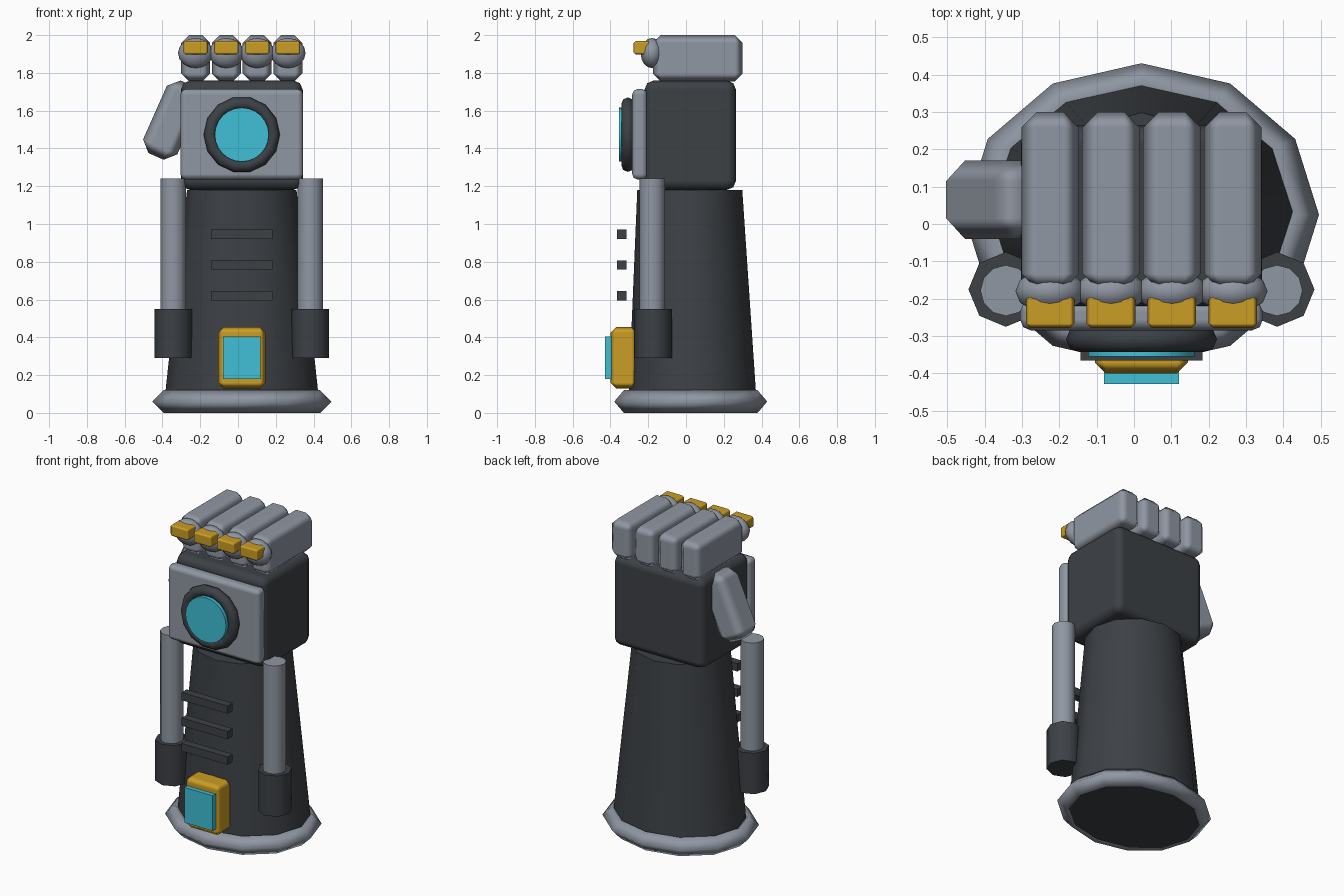
import bpy
from math import radians, pi
from mathutils import Vector

if "Cube" in bpy.data.objects:
    bpy.data.objects.remove(bpy.data.objects["Cube"], do_unlink=True)

MID = 0.02  # mirror plane of the arm


def material(name, rgb):
    m = bpy.data.materials.new(name)
    m.use_nodes = True
    colour = (*rgb, 1.0)
    m.diffuse_color = colour
    m.node_tree.nodes["Principled BSDF"].inputs["Base Color"].default_value = colour
    return m


GREY = material("steel_grey", (0.28, 0.31, 0.365))
DARK = material("charcoal", (0.046, 0.052, 0.06))
GOLD = material("gold_yellow", (0.60, 0.34, 0.018))
CYAN = material("cyan_light", (0.05, 0.53, 0.67))


def finish(name, mat, angle=None):
    """Name, colour and shade the newly added object."""
    ob = bpy.context.object
    ob.name = ob.data.name = name
    ob.data.materials.append(mat)
    if angle:
        bpy.ops.object.transform_apply(location=False, rotation=True, scale=True)
        bpy.ops.object.shade_smooth_by_angle(angle=radians(angle))
    return ob


def box(name, mat, lo, hi, bevel=0.0, segments=1, tilt=0.0):
    """Box between two corners, with softened edges."""
    lo, hi = Vector(lo), Vector(hi)
    bpy.ops.mesh.primitive_cube_add(size=1, location=(lo + hi) / 2)
    ob = bpy.context.object
    ob.scale = hi - lo
    bpy.ops.object.transform_apply(location=False, rotation=False, scale=True)
    ob.rotation_euler.y = radians(tilt)
    finish(name, mat)
    if bevel:
        for p in ob.data.polygons:
            p.use_smooth = True
        mod = ob.modifiers.new("soft_edges", 'BEVEL')
        mod.width, mod.segments = bevel, segments
        mod.harden_normals = True
    return ob


def post(name, mat, sides, radius, x, y, z0, z1):
    """Upright cylinder."""
    bpy.ops.mesh.primitive_cylinder_add(vertices=sides, radius=radius, depth=z1 - z0,
                                        location=(x, y, (z0 + z1) / 2))
    return finish(name, mat, 50)


# Flared base ring
bpy.ops.mesh.primitive_torus_add(major_segments=12, minor_segments=4, major_radius=0.415,
                                 minor_radius=0.06, location=(MID, 0.025, 0.06))
bpy.context.object.scale.y = 0.853
finish("base_ring", GREY, 120)

# Tapered forearm, oval in section
bpy.ops.mesh.primitive_cone_add(vertices=12, radius1=1, radius2=1, depth=1.17,
                                location=(MID, 0.0, 0.595))
forearm = bpy.context.object
for v in forearm.data.vertices:
    top = v.co.z > 0
    rx, ry, shift = (0.29, 0.278, 0.02) if top else (0.415, 0.342, 0.035)
    v.co.x *= rx
    v.co.y = v.co.y * ry + shift
finish("forearm", DARK, 50)

# Side pistons with their sleeves
for side, word in ((-1, "right"), (1, "left")):
    x = MID + side * 0.363
    post(word + "_piston", GREY, 12, 0.068, x, -0.178, 0.4, 1.24)
    post(word + "_sleeve", DARK, 8, 0.1, x, -0.175, 0.29, 0.55)

# Vent bars on the forearm front
for i in range(3):
    z = 0.62 + i * 0.163
    box(f"vent_bar_{i + 1}", DARK, (MID - 0.163, -0.365, z - 0.025),
        (MID + 0.163, -0.315, z + 0.025))

# Control panel and screen
box("panel_frame", GOLD, (MID - 0.125, -0.4, 0.13), (MID + 0.125, -0.26, 0.455), 0.03)
box("panel_screen", CYAN, (MID - 0.1, -0.428, 0.18), (MID + 0.1, -0.38, 0.405))

# Palm block and front plate
box("palm", DARK, (MID - 0.323, -0.22, 1.18), (MID + 0.323, 0.265, 1.76), 0.05, 2)
box("palm_plate", GREY, (MID - 0.325, -0.285, 1.235), (MID + 0.325, -0.205, 1.715), 0.03, 2)

# Round lamp with bezel
bpy.ops.mesh.primitive_torus_add(major_segments=14, minor_segments=8, major_radius=0.168,
                                 minor_radius=0.034, rotation=(pi / 2, 0, 0),
                                 location=(MID, -0.308, 1.473))
finish("lamp_bezel", DARK, 60)
bpy.ops.mesh.primitive_cylinder_add(vertices=24, radius=0.143, depth=0.075,
                                    rotation=(pi / 2, 0, 0), location=(MID, -0.3165, 1.473))
finish("lamp_lens", CYAN, 40)

# Four fingers, each with a knuckle and a gold stud
for i in range(4):
    x = MID + (i - 1.5) * 0.163
    box(f"finger_{i + 1}", GREY, (x - 0.077, -0.175, 1.755), (x + 0.077, 0.3, 2.0), 0.042)
    bpy.ops.mesh.primitive_uv_sphere_add(segments=12, ring_count=8, radius=1,
                                         location=(x, -0.18, 1.905))
    bpy.context.object.scale = (0.093, 0.06, 0.08)
    finish(f"knuckle_{i + 1}", GREY, 80)
    box(f"knuckle_stud_{i + 1}", GOLD, (x - 0.065, -0.278, 1.897), (x + 0.065, -0.19, 1.97), 0.012)

# Thumb leaning out to the right
box("thumb", GREY, (-0.448, -0.04, 1.34), (-0.25, 0.17, 1.76), 0.055, tilt=24)
